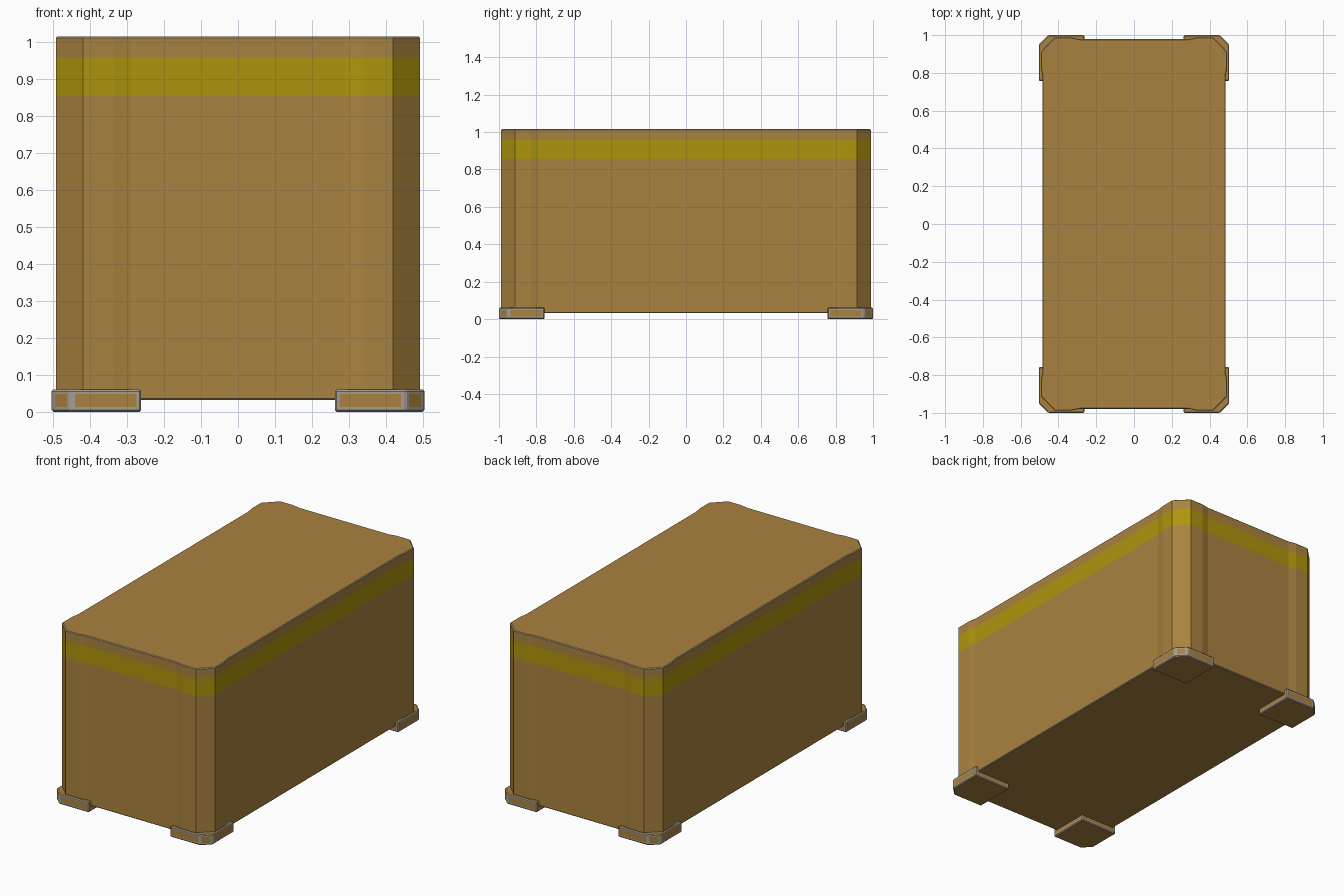
import bpy, bmesh

if "Cube" in bpy.data.objects:
    bpy.data.objects.remove(bpy.data.objects["Cube"])

def material(name, rgb):
    m = bpy.data.materials.new(name)
    m.diffuse_color = (*rgb, 1)
    m.use_nodes = True
    m.node_tree.nodes["Principled BSDF"].inputs["Base Color"].default_value = m.diffuse_color
    return m

TAN = material("tan paint", (0.40, 0.225, 0.05))
YELLOW = material("yellow stripe", (0.42, 0.30, 0.004))
GREY = material("worn grey edge", (0.38, 0.34, 0.29))

def finish(bm, name):
    bmesh.ops.recalc_face_normals(bm, faces=bm.faces)
    me = bpy.data.meshes.new(name)
    bm.to_mesh(me)
    bm.free()
    for m in (TAN, YELLOW, GREY):
        me.materials.append(m)
    ob = bpy.data.objects.new(name, me)
    bpy.context.collection.objects.link(ob)
    return ob

# Crate body: outline with slightly raised, chamfered corner posts
quarter = [(0.485, 0.785), (0.493, 0.83), (0.493, 0.915),
           (0.42, 0.988), (0.335, 0.988), (0.29, 0.979)]
outline = (quarter
           + [(-x, y) for x, y in reversed(quarter)]
           + [(-x, -y) for x, y in quarter]
           + [(x, -y) for x, y in reversed(quarter)])

# Stacked levels: (height, inset), with the colour of the wall above each
levels = [(0.032, 0.004), (0.036, 0), (0.855, 0), (0.957, 0), (1.012, 0), (1.016, 0.004)]
wall_colours = [2, 0, 1, 0, 2]

bm = bmesh.new()
rings = []
for z, inset in levels:
    rings.append([bm.verts.new((x * (1 - inset / 0.49), y * (1 - inset / 0.98), z))
                  for x, y in outline])
n = len(outline)
for low, high, colour in zip(rings, rings[1:], wall_colours):
    for i in range(n):
        j = (i + 1) % n
        bm.faces.new((low[i], low[j], high[j], high[i])).material_index = colour
bm.faces.new(rings[0])
bm.faces.new(rings[-1])
finish(bm, "crate_body")

# Corner feet: chamfered blocks with worn grey borders
foot_outline = [(0.262, 0.757), (0.504, 0.757), (0.504, 0.95), (0.454, 1.0), (0.262, 1.0)]

def make_foot(sx, sy, name):
    bm = bmesh.new()
    base = bm.faces.new([bm.verts.new((x * sx, y * sy, 0)) for x, y in foot_outline])
    top = bmesh.ops.extrude_face_region(bm, geom=[base])["geom"]
    for v in top:
        if isinstance(v, bmesh.types.BMVert):
            v.co.z = 0.061
    bmesh.ops.recalc_face_normals(bm, faces=bm.faces)
    bmesh.ops.bevel(bm, geom=list(bm.edges), offset=0.005, segments=1,
                    affect='EDGES', material=2)
    bm.normal_update()
    sides = [f for f in bm.faces if f.material_index == 0 and abs(f.normal.z) < 0.1]
    rim = bmesh.ops.inset_individual(bm, faces=sides, thickness=0.011)["faces"]
    for f in rim:
        f.material_index = 2
    finish(bm, name)

for sx, side in ((-1, "left"), (1, "right")):
    for sy, end in ((-1, "front"), (1, "back")):
        make_foot(sx, sy, f"{end}_{side}_foot")
